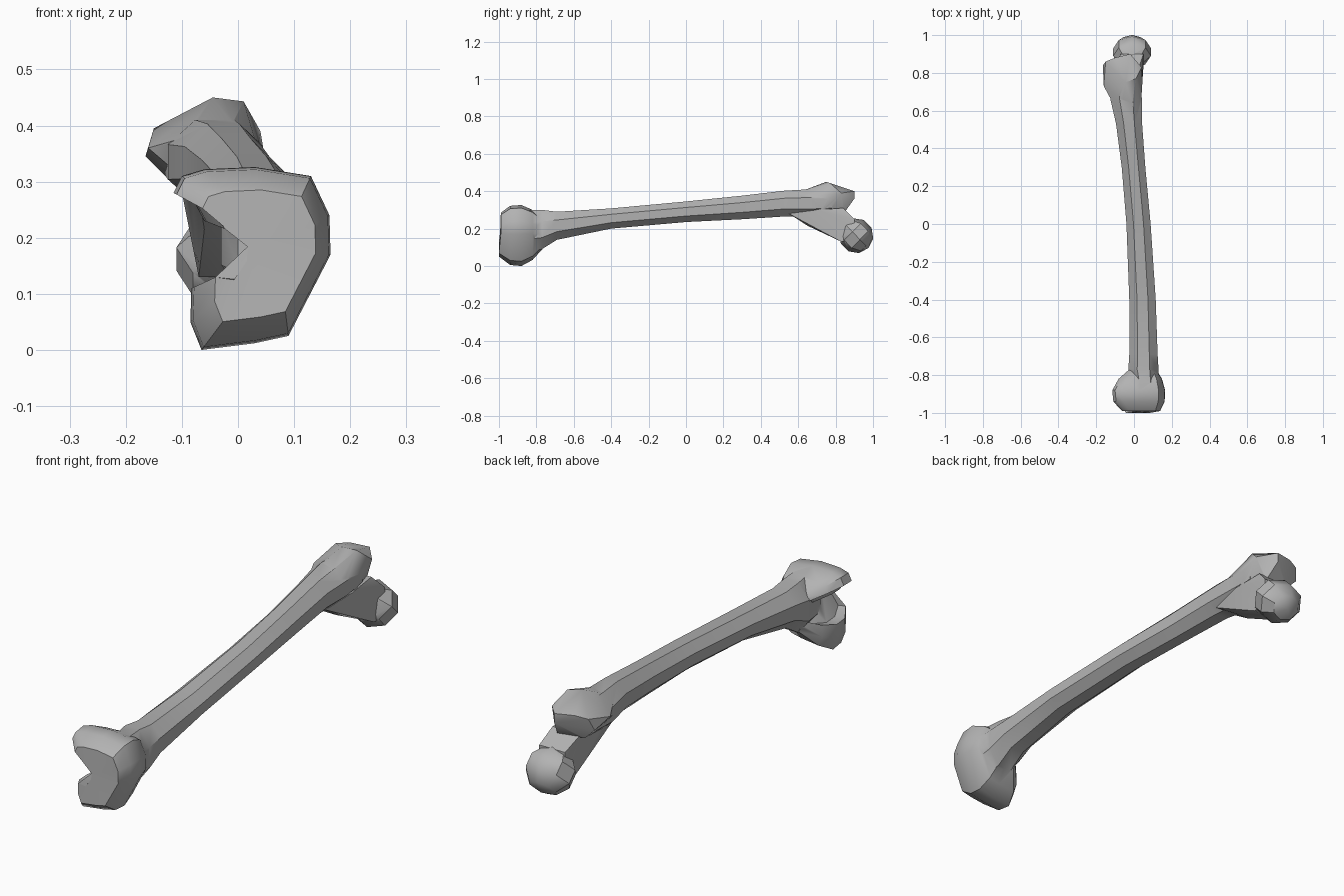
import bpy, bmesh
from math import cos, sin, pi
from mathutils import Vector, Matrix

cube = bpy.data.objects.get("Cube")
if cube:
    bpy.data.objects.remove(cube, do_unlink=True)

bone = bpy.data.materials.new("bone_grey")
bone.use_nodes = True
colour = (0.45, 0.45, 0.45, 1)
bone.diffuse_color = colour
bone.node_tree.nodes["Principled BSDF"].inputs["Base Color"].default_value = colour


def finish(bm, name):
    bmesh.ops.recalc_face_normals(bm, faces=bm.faces)
    mesh = bpy.data.meshes.new(name)
    bm.to_mesh(mesh)
    bm.free()
    mesh.materials.append(bone)
    obj = bpy.data.objects.new(name, mesh)
    bpy.context.collection.objects.link(obj)
    return obj


def loft(name, rings):
    """Skin a list of closed rings and fan the two ends."""
    bm = bmesh.new()
    loops = [[bm.verts.new(p) for p in ring] for ring in rings]
    count = len(loops[0])
    for a, b in zip(loops, loops[1:]):
        for i in range(count):
            j = (i + 1) % count
            bm.faces.new((a[i], a[j], b[j], b[i]))
    for ring in (loops[0], loops[-1]):
        tip = bm.verts.new(sum((v.co for v in ring), Vector()) / count)
        for i in range(count):
            bm.faces.new((ring[i], ring[(i + 1) % count], tip))
    return finish(bm, name)


def hull(name, points):
    bm = bmesh.new()
    for p in points:
        bm.verts.new(p)
    bmesh.ops.convex_hull(bm, input=bm.verts[:])
    bmesh.ops.delete(bm, geom=[v for v in bm.verts if not v.link_faces], context='VERTS')
    return finish(bm, name)


def octagon(y, x0, x1, z0, z1):
    ring = []
    for k in range(8):
        a = (k + 0.5) * pi / 4
        r = 0.5 / cos(pi / 8)
        ring.append(((x0 + x1) / 2 + (x1 - x0) * r * cos(a), y,
                     (z0 + z1) / 2 + (z1 - z0) * r * sin(a)))
    return ring


# Shaft: y, then x and z limits of each section
sections = [
    (-.89, 0, .13, .07, .30), (-.77, -.03, .13, .09, .30),
    (-.69, -.025, .125, .14, .29), (-.4, -.025, .115, .2, .308),
    (0, -.04, .088, .235, .345), (.3, -.065, .06, .25, .376),
    (.53, -.095, .043, .265, .403), (.66, -.125, .042, .26, .41),
    (.78, -.13, .03, .27, .41)]
femur = loft("femur", [octagon(*s) for s in sections])

# Knee end: notched outline swelling from the shaft and rounding off in front
outline = [(-.09, .285), (-.115, .28), (-.1, .31), (-.06, .322), (.03, .326),
           (.13, .31), (.163, .24), (.165, .17), (.09, .025), (.03, .012),
           (-.065, 0), (-.085, .05), (-.083, .11), (-.035, .105),
           (.025, .197), (-.06, .23)]
middle = Vector((.07, .18))
rings = []
for y, scale in ((-.76, .45), (-.82, .82), (-.88, 1), (-.94, .97), (-.99, .72)):
    ring = [middle.lerp(Vector(p), scale) for p in outline]
    rings.append([(p.x, y - (.01 if p.y < .15 and y < -.95 else 0), p.y) for p in ring])
condyles = loft("condyles", rings)

# Large knob above the neck
trochanter = hull("trochanter", [
    (-.16, .73, .36), (-.165, .84, .345), (-.15, .86, .395), (-.045, .75, .45),
    (.01, .77, .443), (.04, .83, .39), (.045, .76, .36), (-.02, .9, .40),
    (-.1, .88, .405), (-.12, .84, .30), (-.02, .9, .36), (0, .85, .29),
    (-.09, .6, .30), (.035, .6, .36), (-.09, .6, .38), (-.01, .63, .405),
    (.03, .72, .28)])

# Neck with the small knob underneath
neck = hull("neck", [
    (-.07, .55, .28), (.02, .55, .28), (-.06, .65, .215), (0, .65, .215),
    (-.07, .74, .2), (.03, .74, .205), (-.1, .7, .28), (.04, .7, .3),
    (-.1, .84, .31), (.03, .84, .31), (-.07, .83, .13), (.05, .83, .13),
    (-.07, .9, .25), (.05, .9, .25), (-.06, .9, .13), (.05, .9, .13)])

# Ball of the hip joint, its axis along the neck
bm = bmesh.new()
bmesh.ops.create_uvsphere(
    bm, u_segments=8, v_segments=5, radius=1,
    matrix=Matrix.Translation((-.01, .91, .162))
    @ Matrix.Diagonal((.105, .092, .094, 1))
    @ Matrix.Rotation(pi / 4, 4, 'X'))
head = finish(bm, "hip_ball")

# Fuse the parts into one skin
bpy.context.view_layer.objects.active = femur
femur.select_set(True)
for part in (condyles, trochanter, neck, head):
    union = femur.modifiers.new("fuse", 'BOOLEAN')
    union.operation = 'UNION'
    union.solver = 'EXACT'
    union.object = part
    bpy.ops.object.modifier_apply(modifier=union.name)
    bpy.data.objects.remove(part, do_unlink=True)

bpy.ops.object.shade_smooth_by_angle(angle=pi / 5)
